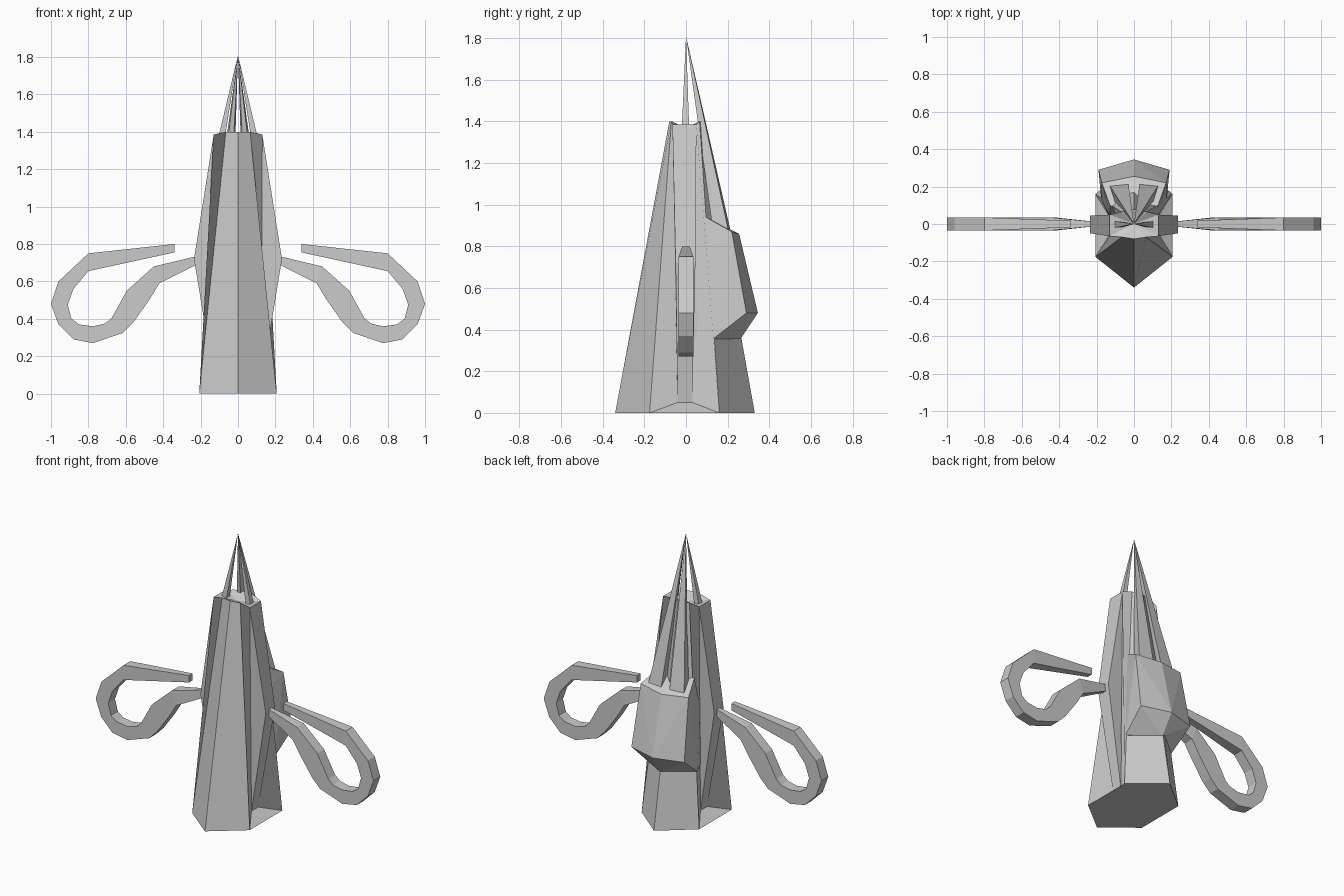
import bpy
import bmesh
from mathutils import Vector

default_cube = bpy.data.objects.get("Cube")
if default_cube:
    bpy.data.objects.remove(default_cube, do_unlink=True)

# Single stone grey material
stone_grey = bpy.data.materials.new("stone_grey")
stone_grey.use_nodes = True
stone_colour = (0.6, 0.6, 0.6, 1)
stone_grey.diffuse_color = stone_colour
stone_grey.node_tree.nodes["Principled BSDF"].inputs["Base Color"].default_value = stone_colour


def finish(name, bm):
    """Turn a bmesh into a flat shaded object with the shared material."""
    bmesh.ops.recalc_face_normals(bm, faces=bm.faces)
    mesh = bpy.data.meshes.new(name)
    bm.to_mesh(mesh)
    bm.free()
    mesh.materials.append(stone_grey)
    obj = bpy.data.objects.new(name, mesh)
    bpy.context.collection.objects.link(obj)
    return obj


def mirror_points(points):
    """Return the points together with their copies across x = 0."""
    return points + [(-x, y, z) for x, y, z in points if x > 0]


def full_ring(half):
    """Close a half ring that runs from the front ridge to the back ridge."""
    return half + [(-x, y, z) for x, y, z in reversed(half[1:-1])]


def hull(name, points):
    """Convex solid around the points, with flat regions merged."""
    bm = bmesh.new()
    verts = [bm.verts.new(p) for p in points]
    bmesh.ops.convex_hull(bm, input=verts)
    loose = [v for v in bm.verts if not v.link_faces]
    bmesh.ops.delete(bm, geom=loose, context="VERTS")
    bmesh.ops.dissolve_limit(bm, angle_limit=0.02, verts=bm.verts, edges=bm.edges)
    return finish(name, bm)


def both_sides(name, build):
    """Build a part on the left (+x) and on the right."""
    build("left_" + name, 1)
    build("right_" + name, -1)


# Tower body: tapered shell, pinched in at the sides above the base
base_half = [(0, -0.34, 0), (0.207, -0.175, 0), (0.125, -0.04, 0.05),
             (0.125, 0.03, 0.05), (0.207, 0.16, 0), (0, 0.33, 0)]
crown_half = [(0, -0.08, 1.4), (0.065, -0.07, 1.4), (0.13, -0.065, 1.385),
              (0.13, 0.05, 1.385), (0.07, 0.065, 1.4), (0, 0.08, 1.4)]
bm = bmesh.new()
base = [bm.verts.new(p) for p in full_ring(base_half)]
crown = [bm.verts.new(p) for p in full_ring(crown_half)]
count = len(base)
for i in range(count):
    j = (i + 1) % count
    bm.faces.new((base[i], base[j], crown[j], crown[i]))
# Flat foot, leaving out the raised side points, and the sloping side toes
bm.faces.new([v for v in base if v.co.z == 0])
bm.faces.new(base[1:5])
bm.faces.new(base[6:10])
# Sunken deck
deck = bm.faces.new(crown)
centre = bmesh.ops.poke(bm, faces=[deck])["verts"][0]
centre.co = Vector((0, 0, 1.37))
finish("tower_body", bm)


# Side fins, widest where the arms join
def side_fin(name, side):
    points = [(0.125, -0.04, 0.05), (0.125, 0.03, 0.05),
              (0.13, -0.065, 1.385), (0.13, 0.05, 1.385),
              (0.235, -0.05, 0.72), (0.235, 0.045, 0.72)]
    hull(name, [(side * x, y, z) for x, y, z in points])


both_sides("side_fin", side_fin)

# Back hump with an overhanging lower edge
hull("back_hump", mirror_points([
    (0, 0.262, 0.355), (0.175, 0.13, 0.355), (0.127, 0.03, 0.355),
    (0, 0.345, 0.48), (0.19, 0.29, 0.48),
    (0, 0.255, 0.86), (0.172, 0.22, 0.87),
    (0.127, 0.095, 0.94), (0.128, 0.04, 0.74)]))

# Spires that all meet at one tip
tip = (0, 0, 1.81)


def crown_spire(name, side):
    corners = [(side * x, y, 1.37) for x in (0.07, 0.105) for y in (-0.02, 0.015)]
    hull(name, corners + [tip])


def back_spire(name, side):
    corners = [(0.03, 0.215), (0.13, 0.205), (0.11, 0.13), (0.05, 0.13)]
    hull(name, [(side * x, y, 0.87) for x, y in corners] + [tip])


both_sides("crown_spire", crown_spire)
both_sides("back_spire", back_spire)

# Curled arms: outer and inner edge of the bend, from the tip to the shoulder
arm_outer = [(0.34, 0.80), (0.80, 0.75), (0.96, 0.60), (1, 0.48),
             (0.96, 0.37), (0.88, 0.29), (0.775, 0.27), (0.615, 0.325),
             (0.56, 0.38), (0.475, 0.50), (0.42, 0.59), (0.22, 0.69)]
arm_inner = [(0.34, 0.755), (0.80, 0.655), (0.88, 0.56), (0.91, 0.475),
             (0.89, 0.40), (0.85, 0.37), (0.775, 0.36), (0.71, 0.375),
             (0.675, 0.405), (0.595, 0.55), (0.45, 0.68), (0.22, 0.735)]
arm_depth = [0.018] + [0.035] * (len(arm_outer) - 2) + [0.013]


def curled_arm(name, side):
    bm = bmesh.new()
    rings = []
    for outer, inner, depth in zip(arm_outer, arm_inner, arm_depth):
        corners = [(outer, -depth), (outer, depth), (inner, depth), (inner, -depth)]
        rings.append([bm.verts.new((side * p[0], y, p[1])) for p, y in corners])
    for near, far in zip(rings, rings[1:]):
        for i in range(4):
            j = (i + 1) % 4
            bm.faces.new((near[i], near[j], far[j], far[i]))
    bm.faces.new(rings[0])
    bm.faces.new(rings[-1])
    finish(name, bm)


both_sides("curled_arm", curled_arm)
